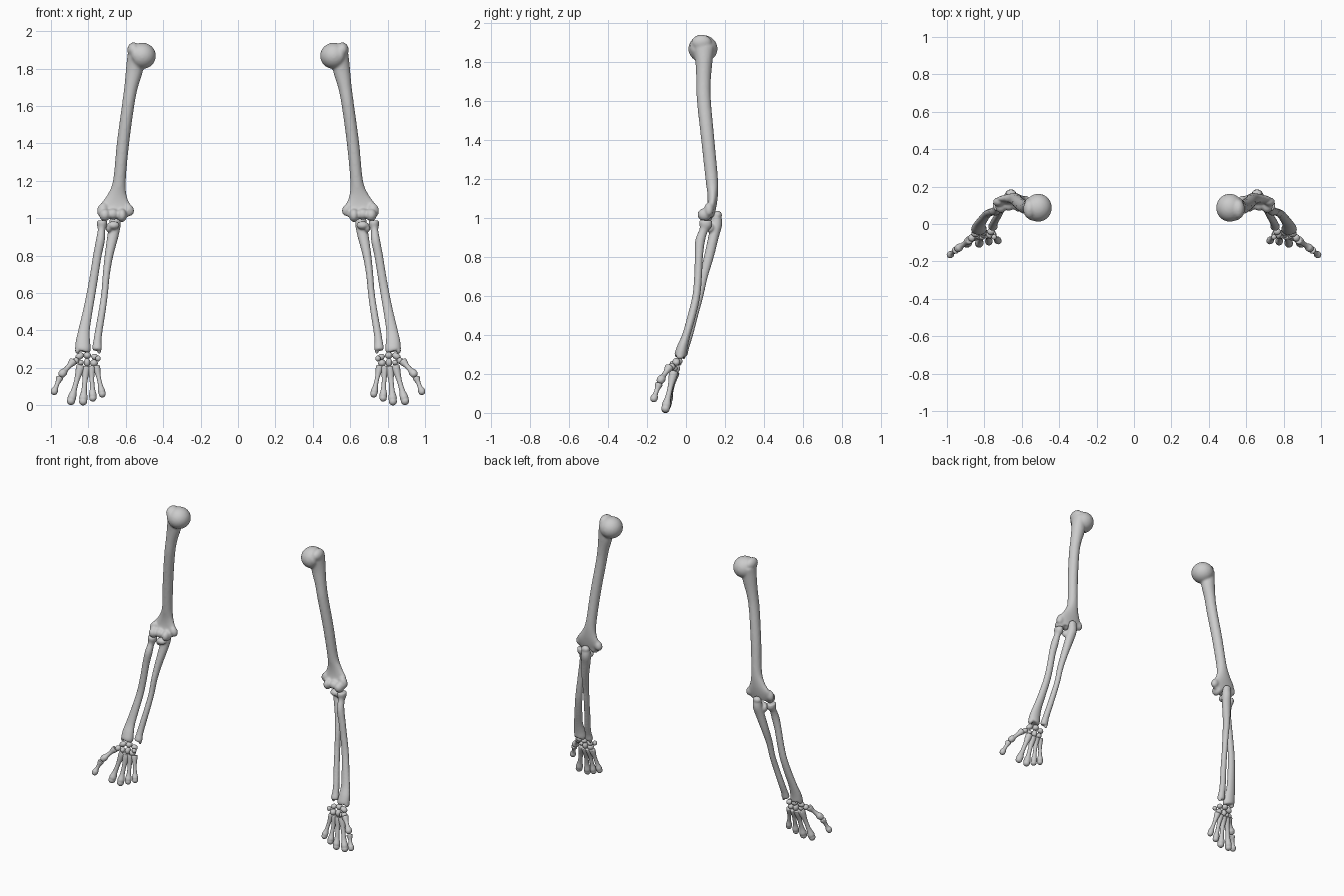
import bpy, bmesh, math
from mathutils import Vector, Matrix

if "Cube" in bpy.data.objects:
    bpy.data.objects.remove(bpy.data.objects["Cube"], do_unlink=True)

BONE_COLOUR = (0.6, 0.6, 0.6, 1)
material = bpy.data.materials.new("bone grey")
material.use_nodes = True
material.diffuse_color = BONE_COLOUR
material.node_tree.nodes["Principled BSDF"].inputs["Base Color"].default_value = BONE_COLOUR


def spline(stations, steps=5):
    """Smooth path through stations of centre and two half widths."""
    pts = [Vector(s) for s in stations]
    pts = [pts[0]] + pts + [pts[-1]]
    path = []
    for a, b, c, d in zip(pts, pts[1:], pts[2:], pts[3:]):
        for k in range(steps):
            t = k / steps
            path.append(b + (c - a) * t / 2 + (a * 2 - b * 5 + c * 4 - d) * t**2 / 2
                        + (b * 3 - a - c * 3 + d) * t**3 / 2)
    return path + [pts[-1]]


def add_shaft(bm, stations, sides=20):
    """Loft elliptical rings along a smoothed path and cap the ends."""
    path = spline(stations)
    rings = []
    for i, p in enumerate(path):
        ahead, behind = path[min(i + 1, len(path) - 1)], path[max(i - 1, 0)]
        t = Vector(ahead[:3]) - Vector(behind[:3])
        t.normalize()
        u = (Vector((1, 0, 0)) - t * t.x).normalized()
        v = t.cross(u)
        angles = [math.tau * k / sides for k in range(sides)]
        rings.append([bm.verts.new(Vector(p[:3]) + u * p[3] * math.cos(a) + v * p[4] * math.sin(a))
                      for a in angles])
    for r, s in zip(rings, rings[1:]):
        for k in range(sides):
            n = (k + 1) % sides
            bm.faces.new((r[k], r[n], s[n], s[k]))
    bm.faces.new(rings[0][::-1])
    bm.faces.new(rings[-1])


def add_knob(bm, centre, radii, tilt=0):
    """Ellipsoid swelling, tilted about the depth axis."""
    matrix = (Matrix.Translation(centre) @ Matrix.Rotation(math.radians(tilt), 4, 'Y')
              @ Matrix.Diagonal((*radii, 1)))
    bmesh.ops.create_uvsphere(bm, u_segments=24, v_segments=16, radius=1, matrix=matrix)


def bone(name, shafts=(), knobs=(), voxel=0.007, smooth=4):
    """Fuse shafts and knobs into one smooth bone on both arms."""
    bm = bmesh.new()
    for stations in shafts:
        add_shaft(bm, stations)
    for knob in knobs:
        add_knob(bm, *knob)
    bmesh.ops.recalc_face_normals(bm, faces=bm.faces)
    mesh = bpy.data.meshes.new(name)
    bm.to_mesh(mesh)
    bm.free()
    mesh.materials.append(material)
    obj = bpy.data.objects.new(name, mesh)
    bpy.context.collection.objects.link(obj)
    fuse = obj.modifiers.new("fuse", 'REMESH')
    fuse.mode = 'VOXEL'
    fuse.voxel_size = voxel
    fuse.use_smooth_shade = True
    if smooth:
        soften = obj.modifiers.new("soften", 'SMOOTH')
        soften.factor = 0.5
        soften.iterations = smooth
    obj.modifiers.new("both arms", 'MIRROR').use_mirror_merge = False
    return obj


def digit(name, start, end, thick):
    """Small long bone: broad base, waisted shaft, rounded knuckle."""
    a, b = Vector(start), Vector(end)
    profile = [(0, 1.1), (0.12, 1.05), (0.4, 0.68), (0.7, 0.72), (0.9, 1.1), (1, 0.85)]
    stations = [(*a.lerp(b, t), thick * w, thick * w) for t, w in profile]
    bone(name, [stations], [(b, (thick * 1.05,) * 3)], voxel=0.004, smooth=2)


# Upper arm: shaft flaring to the elbow, ball head, tubercles, condyles
bone("humerus", [[
    (.55, .09, 1.88, .04, .055), (.553, .092, 1.8, .046, .044), (.572, .09, 1.7, .036, .037),
    (.588, .092, 1.6, .033, .036), (.615, .112, 1.4, .033, .034), (.634, .132, 1.2, .034, .032),
    (.645, .137, 1.12, .053, .027), (.652, .132, 1.06, .085, .024), (.653, .118, 1.01, .07, .026),
]], [
    ((.512, .087, 1.868), (.073, .075, .07)),
    ((.558, .08, 1.9), (.034, .052, .04)),
    ((.545, .045, 1.875), (.026, .026, .04)),
    ((.583, .128, 1.045), (.026, .024, .034), 25),
    ((.725, .118, 1.045), (.028, .024, .038), -20),
    ((.62, .105, 1.015), (.026, .04, .036)),
    ((.668, .105, 1.022), (.03, .035, .03)),
    ((.712, .095, 1.017), (.03, .036, .033)),
])

# Outer forearm bone: disc head, neck, bowed shaft, broad wrist end
bone("radius", [[
    (.727, .102, .988, .026, .032), (.727, .1, .965, .028, .034), (.73, .09, .935, .02, .022),
    (.736, .072, .88, .024, .025), (.752, .066, .8, .023, .021), (.768, .062, .7, .023, .02),
    (.785, .053, .6, .024, .02), (.804, .03, .5, .026, .021), (.823, .002, .4, .031, .021),
    (.829, -.018, .34, .039, .027), (.829, -.028, .3, .042, .031), (.831, -.03, .288, .036, .026),
]], [((.858, -.03, .292), (.013, .02, .018))], voxel=0.006, smooth=3)

# Inner forearm bone: hooked elbow end, tapering shaft, small wrist end
bone("ulna", [[
    (.658, .158, 1.015, .026, .022), (.658, .155, .97, .031, .031), (.668, .143, .91, .03, .027),
    (.69, .117, .8, .023, .025), (.704, .09, .7, .019, .022), (.713, .07, .6, .018, .019),
    (.727, .043, .5, .019, .019), (.744, .016, .4, .02, .02), (.752, -.003, .34, .022, .02),
    (.754, -.014, .305, .026, .023), (.755, -.017, .293, .02, .018),
]], [
    ((.658, .162, 1.015), (.028, .023, .022)),
    ((.666, .113, .962), (.033, .026, .022)),
    ((.69, .122, .95), (.018, .022, .025)),
    ((.742, -.012, .288), (.01, .01, .014)),
], voxel=0.006, smooth=3)

# Wrist: one row of pebbles at the forearm, one at the palm
wrist = {
    "scaphoid": ((.847, -.05, .262), (.025, .02, .018), 30),
    "lunate": ((.806, -.04, .266), (.021, .023, .019)),
    "triquetrum": ((.765, -.04, .258), (.021, .019, .017), -20),
    "pisiform": ((.748, -.07, .25), (.015, .015, .016)),
    "trapezium": ((.868, -.074, .237), (.02, .02, .018), 35),
    "trapezoid": ((.84, -.062, .228), (.016, .019, .016)),
    "capitate": ((.807, -.052, .228), (.018, .022, .024)),
    "hamate": ((.77, -.055, .225), (.021, .023, .02), -15),
}
for name, knob in wrist.items():
    bone(name, knobs=[knob], voxel=0.005, smooth=1)

# Hand: four palm bones, then the two thumb bones
digit("index_metacarpal", (.84, -.062, .212), (.893, -.105, .023), .021)
digit("middle_metacarpal", (.812, -.058, .206), (.828, -.105, .021), .021)
digit("ring_metacarpal", (.785, -.055, .208), (.776, -.095, .039), .019)
digit("little_metacarpal", (.758, -.052, .21), (.726, -.09, .06), .018)
digit("thumb_metacarpal", (.88, -.085, .236), (.94, -.13, .168), .02)
digit("thumb_phalanx", (.952, -.138, .15), (.983, -.165, .073), .018)
